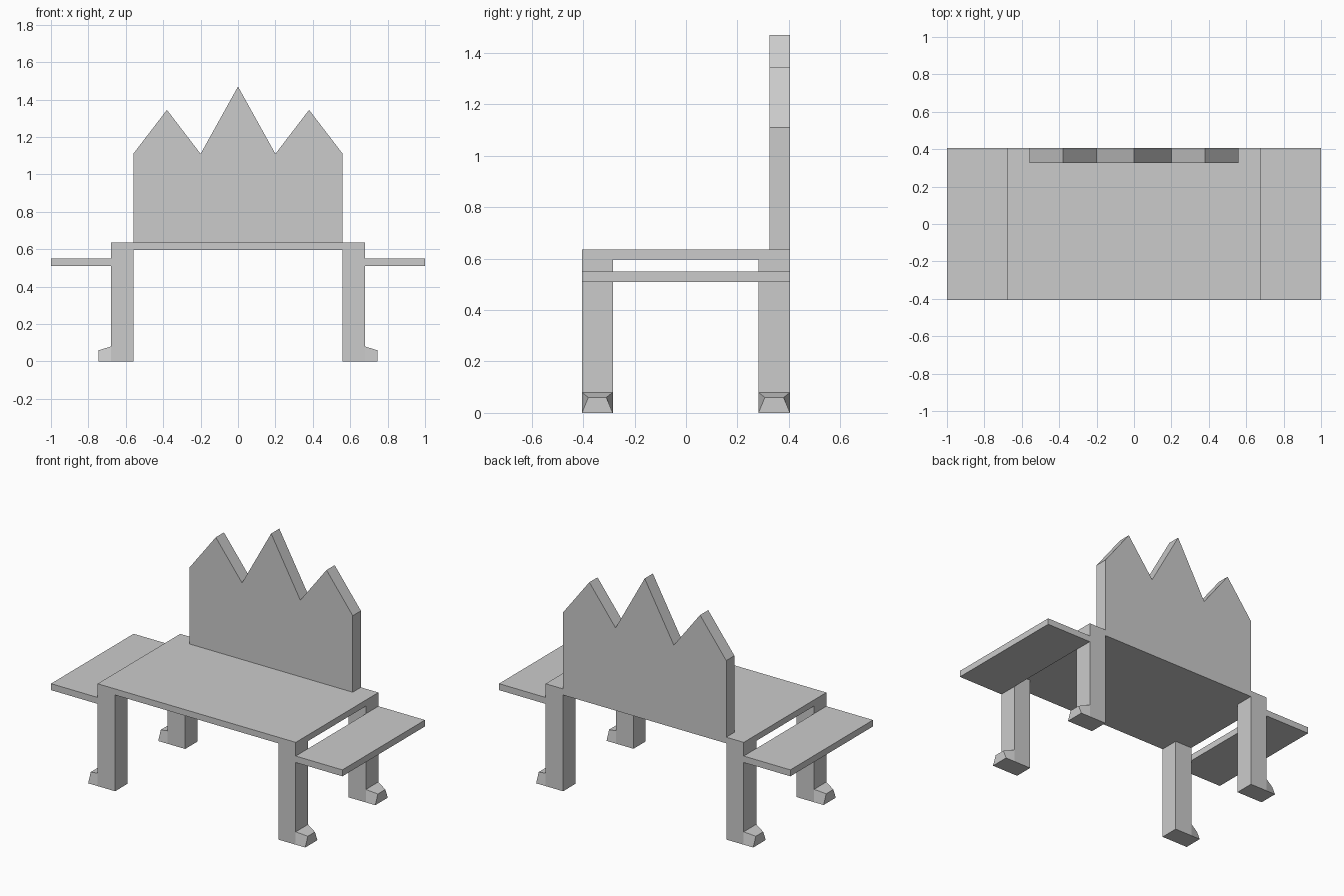
import bpy, bmesh

if "Cube" in bpy.data.objects:
    bpy.data.objects.remove(bpy.data.objects["Cube"])


def make_object(name, bm):
    bmesh.ops.recalc_face_normals(bm, faces=bm.faces)
    mesh = bpy.data.meshes.new(name)
    bm.to_mesh(mesh)
    bm.free()
    obj = bpy.data.objects.new(name, mesh)
    bpy.context.collection.objects.link(obj)
    return obj


def box(name, lo, hi):
    bm = bmesh.new()
    bmesh.ops.create_cube(bm, size=1)
    for v in bm.verts:
        v.co = [h if c > 0 else l for c, l, h in zip(v.co, lo, hi)]
    return make_object(name, bm)


def prism(name, profile, y0, y1):
    # extrude an x/z profile along y
    bm = bmesh.new()
    face = bm.faces.new([bm.verts.new((x, y0, z)) for x, z in profile])
    ext = bmesh.ops.extrude_face_region(bm, geom=[face])["geom"]
    bmesh.ops.translate(bm, vec=(0, y1 - y0, 0),
                        verts=[v for v in ext if isinstance(v, bmesh.types.BMVert)])
    return make_object(name, bm)


def foot(name, sx, y0, y1, inset=0.025):
    # toe block: full width at the leg and floor, pinched at the outer top edge
    bm = bmesh.new()
    bmesh.ops.create_cube(bm, size=1)
    for v in bm.verts:
        outer, top, back = v.co.x > 0, v.co.z > 0, v.co.y > 0
        pinch = inset if outer and top else 0
        v.co = (sx * (0.745 if outer else 0.68),
                y1 - pinch if back else y0 + pinch,
                (0.06 if outer else 0.08) if top else 0)
    return make_object(name, bm)


# Seat slab
box("seat", (-0.68, -0.405, 0.597), (0.68, 0.405, 0.635))

# Backrest with three peaks
half = [(0.2, 1.11), (0.38, 1.345), (0.56, 1.11), (0.56, 0.635)]
profile = [(0, 1.47)] + half + [(-x, z) for x, z in reversed(half)]
prism("backrest", profile, 0.325, 0.405)

for side, sx in (("left", -1), ("right", 1)):
    # Low side shelf
    x0, x1 = sorted((sx * 0.68, sx * 1.0))
    box(side + "_shelf", (x0, -0.405, 0.51), (x1, 0.405, 0.55))
    # Legs and feet
    lx0, lx1 = sorted((sx * 0.56, sx * 0.68))
    for end, y0, y1 in (("front", -0.405, -0.285), ("back", 0.282, 0.405)):
        box(f"{end}_{side}_leg", (lx0, y0, 0), (lx1, y1, 0.597))
        foot(f"{end}_{side}_foot", sx, y0, y1)
